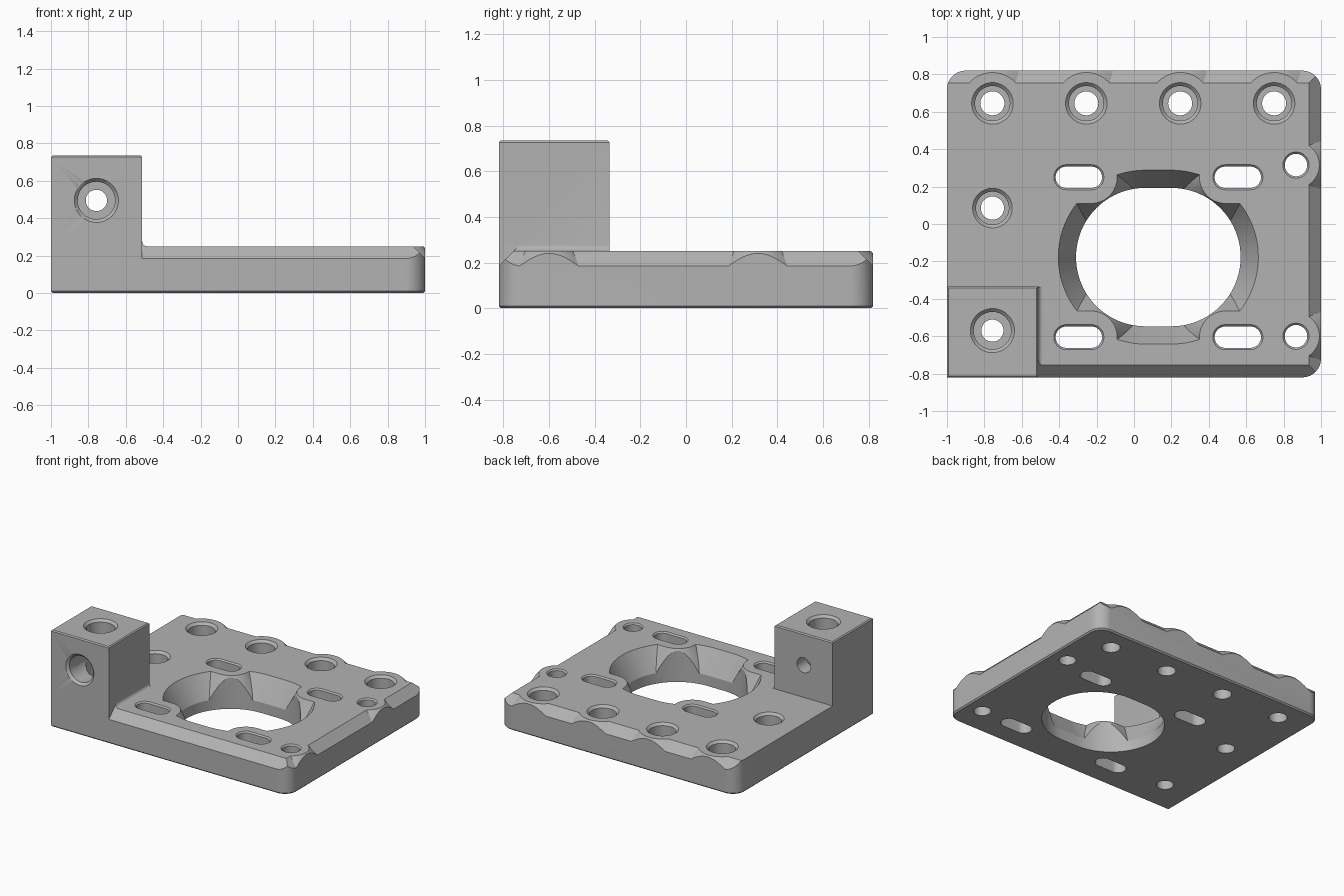
import bpy, bmesh
from math import sin, cos, pi
from mathutils import Matrix

cube = bpy.data.objects.get("Cube")
if cube:
    bpy.data.objects.remove(cube, do_unlink=True)

metal = bpy.data.materials.new("plain grey")
metal.use_nodes = True
grey = (0.45, 0.45, 0.45, 1)
metal.diffuse_color = grey
metal.node_tree.nodes["Principled BSDF"].inputs["Base Color"].default_value = grey

TOP, HX, HY = 0.25, 1.0, 0.82      # plate height and half sizes


def loft(name, rings, matrix=None):
    """Closed solid through rings of equal point count."""
    bm = bmesh.new()
    loops = [[bm.verts.new(p) for p in ring] for ring in rings]
    n = len(loops[0])
    for a, b in zip(loops, loops[1:]):
        for i in range(n):
            j = (i + 1) % n
            bm.faces.new((a[i], a[j], b[j], b[i]))
    bm.faces.new(loops[0][::-1])
    bm.faces.new(loops[-1])
    if matrix:
        bm.transform(matrix)
    bmesh.ops.recalc_face_normals(bm, faces=bm.faces)
    mesh = bpy.data.meshes.new(name)
    bm.to_mesh(mesh)
    bm.free()
    mesh.materials.append(metal)
    obj = bpy.data.objects.new(name, mesh)
    bpy.context.collection.objects.link(obj)
    return obj


def combine(target, tool, operation="DIFFERENCE"):
    """Apply a boolean and discard the tool."""
    mod = target.modifiers.new("join", "BOOLEAN")
    mod.operation, mod.solver, mod.object = operation, "EXACT", tool
    bpy.context.view_layer.objects.active = target
    bpy.ops.object.modifier_apply(modifier=mod.name)
    bpy.data.objects.remove(tool, do_unlink=True)


def round_solid(name, cx, cy, profile, half=0, matrix=None, seg=32):
    """Round or slot-shaped solid; profile lists (z, radius)."""
    rings = []
    for z, r in profile:
        ring = []
        for side, start in ((1, -pi / 2), (-1, pi / 2)):
            for i in range(seg + (1 if half else 0)):
                a = start + pi * i / seg
                ring.append((cx + side * half + r * cos(a), cy + r * sin(a), z))
        rings.append(ring)
    return loft(name, rings, matrix)


def plate_ring(z, inset):
    """Plate outline with three rounded corners and one square corner."""
    ring = [(-HX + inset, -HY + inset, z)]
    for sx, sy, start in ((1, -1, -pi / 2), (1, 1, 0), (-1, 1, pi / 2)):
        r = 0.1
        for i in range(13):
            a = start + pi / 2 * i / 12
            ring.append((sx * (HX - r) + (r - inset) * cos(a),
                         sy * (HY - r) + (r - inset) * sin(a), z))
    return ring


def box_ring(z, inset):
    x0, x1, y0, y1 = -HX + inset, -0.512 - inset, -HY + inset, -0.335 - inset
    return [(x0, y0, z), (x1, y0, z), (x1, y1, z), (x0, y1, z)]


# Plate with a fine bevel underneath
body = loft("mounting_plate", [plate_ring(0, 0.01), plate_ring(0.01, 0), plate_ring(TOP, 0)])

# Corner block and the small fillet at its foot
block = loft("corner_block", [box_ring(0.1, 0), box_ring(0.727, 0), box_ring(0.735, 0.008)])
combine(body, block, "UNION")
fr = 0.026
arc = [(-0.512 + fr - fr * cos(a), TOP + fr - fr * sin(a))
       for a in [pi / 2 * i / 6 for i in range(7)]]
section = [(-0.53, 0.23), (-0.53, TOP + fr)] + arc + [(-0.512 + fr, 0.23)]
fillet = loft("block_fillet", [[(x, y, z) for x, z in section] for y in (-0.81, -0.336)])
combine(body, fillet, "UNION")

BACK_HOLES = [(-0.757 + 0.502 * i, 0.645) for i in range(4)]
SIDE_HOLES = [(0.866, 0.315), (0.866, -0.6)]
SLOTS = [(x, y) for x in (-0.295, 0.555) for y in (0.25, -0.605)]

# Sloped outer edges, which swerve round the nearby holes
WEDGE = [(-0.105, 0.29), (0.04, 0.29), (0.04, 0.145)]
EDGES = [
    ("back", [[(x, HY + s, z) for s, z in WEDGE] for x in (-1.1, 1.1)], BACK_HOLES, 0.165),
    ("front", [[(x, -HY - s, z) for s, z in WEDGE] for x in (-0.512, 1.1)], SIDE_HOLES, 0.125),
    ("left", [[(HX + s, y, z) for s, z in WEDGE] for y in (-0.9, 0.9)], SIDE_HOLES, 0.125),
]
for name, rings, holes, r in EDGES:
    bar = loft(name + "_edge_cutter", rings)
    for x, y in holes:
        boss = round_solid("boss", x, y, [(0.1, r + 0.14), (TOP, r), (0.35, r)])
        combine(bar, boss)
    combine(body, bar)

# Central opening: straight wall, then a flare that leaves material round the slots
CX, CY, CR, CH = 0.13, -0.177, 0.37, 0.07
flare = round_solid("flare_cutter", CX, CY,
                    [(0.06, CR - 0.011), (TOP, CR + 0.095), (0.29, CR + 0.117)], CH, seg=40)
for x, y in SLOTS:
    boss = round_solid("boss", x, y, [(0.03, 0.26), (TOP, 0.14), (0.35, 0.14)], 0.065)
    combine(flare, boss)
combine(body, flare)
combine(body, round_solid("opening_cutter", CX, CY, [(-0.1, CR), (0.4, CR)], CH, seg=40))


def stepped(top, seat, small, wide):
    """Counterbored hole profile with a bevelled rim."""
    return [(-0.1, small), (seat, small), (seat, wide), (top - 0.018, wide),
            (top, wide + 0.018), (top + 0.02, wide + 0.038)]


def plain(r):
    return [(-0.1, r), (TOP - 0.01, r), (TOP, r + 0.01), (TOP + 0.02, r + 0.03)]


# Counterbored, plain and slotted holes
for x, y in BACK_HOLES:
    combine(body, round_solid("back_hole", x, y, stepped(TOP, 0.12, 0.064, 0.093)))
combine(body, round_solid("right_hole", -0.757, 0.085, stepped(TOP, 0.12, 0.062, 0.088)))
for x, y in SIDE_HOLES:
    combine(body, round_solid("left_hole", x, y, plain(0.06)))
for x, y in SLOTS:
    combine(body, round_solid("slot", x, y, plain(0.057), 0.067))

# Crossing bores of the corner block
combine(body, round_solid("upright_bore", -0.757, -0.57, stepped(0.735, 0.12, 0.059, 0.1)))
front_profile = [(0.2, 0.057)] + stepped(HY, 0.45, 0.057, 0.1)[1:]
combine(body, round_solid("level_bore", -0.757, 0.495, front_profile,
                          matrix=Matrix.Rotation(pi / 2, 4, "X")))

# Smooth the curved walls and keep the edges crisp
bpy.ops.object.select_all(action="DESELECT")
body.select_set(True)
bpy.context.view_layer.objects.active = body
bpy.ops.object.shade_smooth_by_angle(angle=pi / 7)
